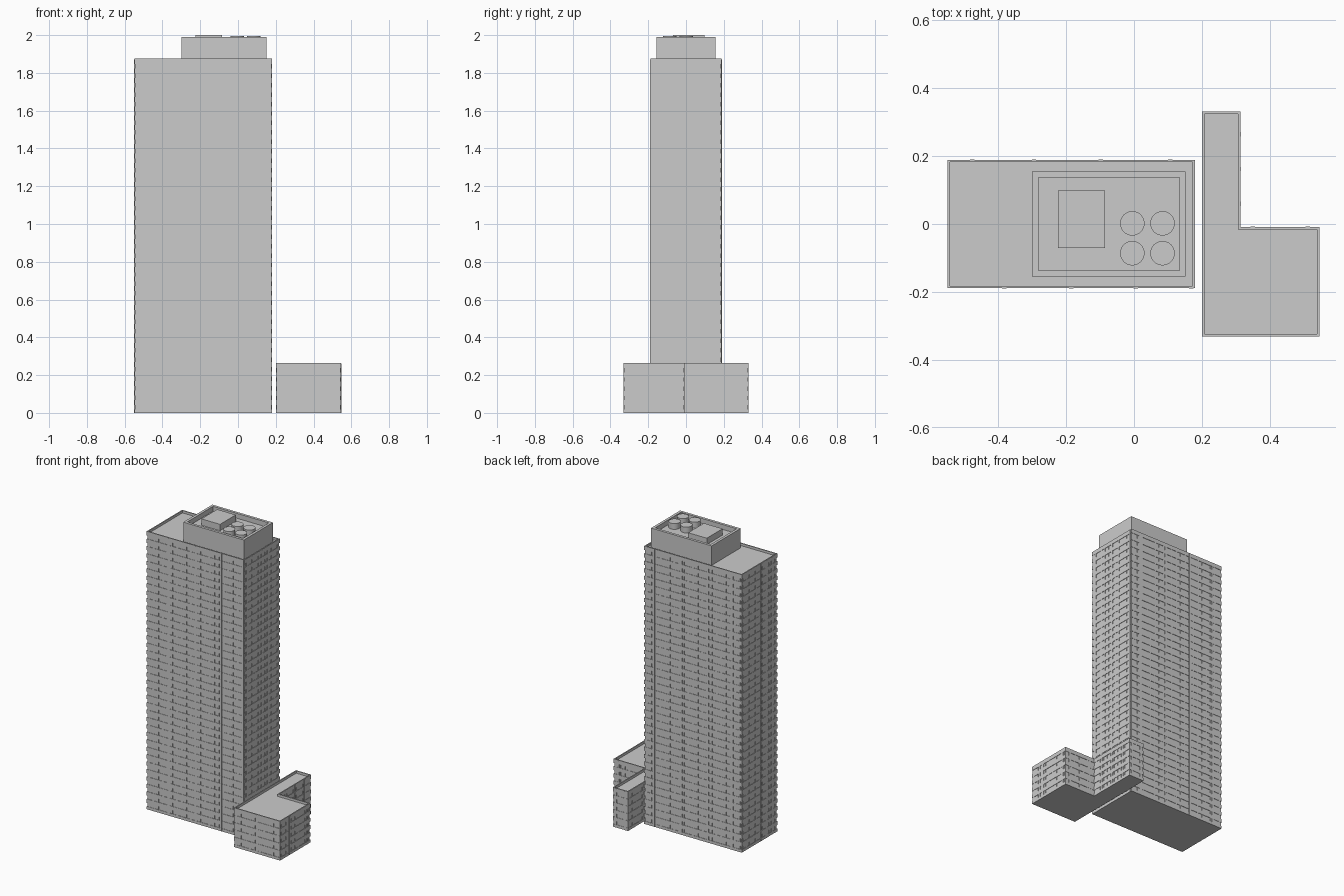
import bpy, bmesh
from mathutils import Vector

if "Cube" in bpy.data.objects:
    bpy.data.objects.remove(bpy.data.objects["Cube"])


def finish(bm, name):
    bmesh.ops.recalc_face_normals(bm, faces=bm.faces)
    me = bpy.data.meshes.new(name)
    bm.to_mesh(me)
    bm.free()
    ob = bpy.data.objects.new(name, me)
    bpy.context.collection.objects.link(ob)
    return ob


def rect(x0, x1, y0, y1):
    return [(x0, y0), (x1, y0), (x1, y1), (x0, y1)]


def inset(poly, d):
    """Shrink a counter-clockwise right-angled outline by d."""
    pts = [Vector(p) for p in poly]
    out = []
    for i, p in enumerate(pts):
        a = (p - pts[i - 1]).normalized()
        b = (pts[(i + 1) % len(pts)] - p).normalized()
        out.append(p + Vector((-a.y - b.y, a.x + b.x)) * d)
    return out


def shell(name, poly, steps):
    """Closed solid lofted through (inset, height) steps of one outline."""
    bm = bmesh.new()
    rings = [[bm.verts.new((p.x, p.y, z)) for p in inset(poly, d)] for d, z in steps]
    n = len(poly)
    for lo, hi in zip(rings, rings[1:]):
        for i in range(n):
            j = (i + 1) % n
            bm.faces.new((lo[i], lo[j], hi[j], hi[i]))
    bm.faces.new(rings[0][::-1])
    bm.faces.new(rings[-1])
    return finish(bm, name)


def uprights(name, poly, marks, width, out, deep, z0, z1):
    """Vertical strips along each wall; marks holds fractions for every edge."""
    bm = bmesh.new()
    for i, fracs in enumerate(marks):
        p, q = Vector(poly[i]), Vector(poly[(i + 1) % len(poly)])
        t = (q - p).normalized()
        inn = Vector((-t.y, t.x))
        for f in fracs:
            c = p.lerp(q, f)
            prof = [c - t * width / 2 + inn * deep, c - t * width / 2 + inn * out,
                    c + t * width / 2 + inn * out, c + t * width / 2 + inn * deep]
            lo = [bm.verts.new((v.x, v.y, z0)) for v in prof]
            hi = [bm.verts.new((v.x, v.y, z1)) for v in prof]
            for k in range(4):
                m = (k + 1) % 4
                bm.faces.new((lo[k], lo[m], hi[m], hi[k]))
            bm.faces.new(lo[::-1])
            bm.faces.new(hi)
    return finish(bm, name)


def building(name, poly, height, floors, piers):
    wall, glass, rim, sink = 0.0008, 0.0035, 0.008, 0.016
    step = (height - 0.02) / floors
    # recessed window band on every floor, then parapet and sunken roof
    steps = [(wall, 0)]
    for f in range(floors):
        a, b = (f + 0.38) * step, (f + 0.85) * step
        steps += [(wall, a), (glass, a), (glass, b), (wall, b)]
    steps += [(wall, height), (rim, height), (rim, height - sink)]
    shell(name + "_walls", poly, steps)
    # slim mullions between windows
    mull = []
    for i in range(len(poly)):
        length = (Vector(poly[(i + 1) % len(poly)]) - Vector(poly[i])).length
        n = max(2, round(length / 0.035))
        mull.append([(k + 0.5) / n for k in range(n)])
    uprights(name + "_mullions", poly, mull, 0.006, 0.0018, 0.005, 0.002, height - 0.01)
    # wide piers
    uprights(name + "_piers", poly, piers, 0.013, 0, 0.005, 0, height - 0.003)


# Main tower
building("tower", rect(-0.55, 0.18, -0.19, 0.19), 1.875, 37,
         [(0.23, 0.5, 0.76, 0.985), (0.08, 0.23, 0.5, 0.67, 0.95),
          (0.1, 0.38, 0.65, 0.9), (0.4, 0.55, 0.7, 0.85, 0.95)])

# Low L-shaped annex
annex = [(0.2, -0.332), (0.547, -0.332), (0.547, -0.008),
         (0.315, -0.008), (0.315, 0.332), (0.2, 0.332)]
building("annex", annex, 0.265, 5,
         [(0.5,), (0.22, 0.32, 0.9), (0.15, 0.85), (0.2, 0.5, 0.8), (0.2, 0.8), (0.25, 0.5, 0.75)])

# Plant room with parapet on the tower roof
roof = 1.957
shell("plant_room", rect(-0.3, 0.152, -0.155, 0.155),
      [(0, 1.855), (0, 1.99), (0.018, 1.99), (0.018, roof)])
shell("lift_housing", rect(-0.224, -0.085, -0.07, 0.098), [(0, roof - 0.002), (0, 2.0)])

# Four round cooling fans
for i, (x, y) in enumerate([(-0.005, 0.002), (0.084, 0.002), (-0.005, -0.086), (0.084, -0.086)]):
    bpy.ops.mesh.primitive_cylinder_add(vertices=32, radius=0.036, depth=0.04,
                                        location=(x, y, 1.976))
    bpy.context.object.name = f"cooling_fan_{i + 1}"
    bpy.ops.object.shade_smooth_by_angle()
